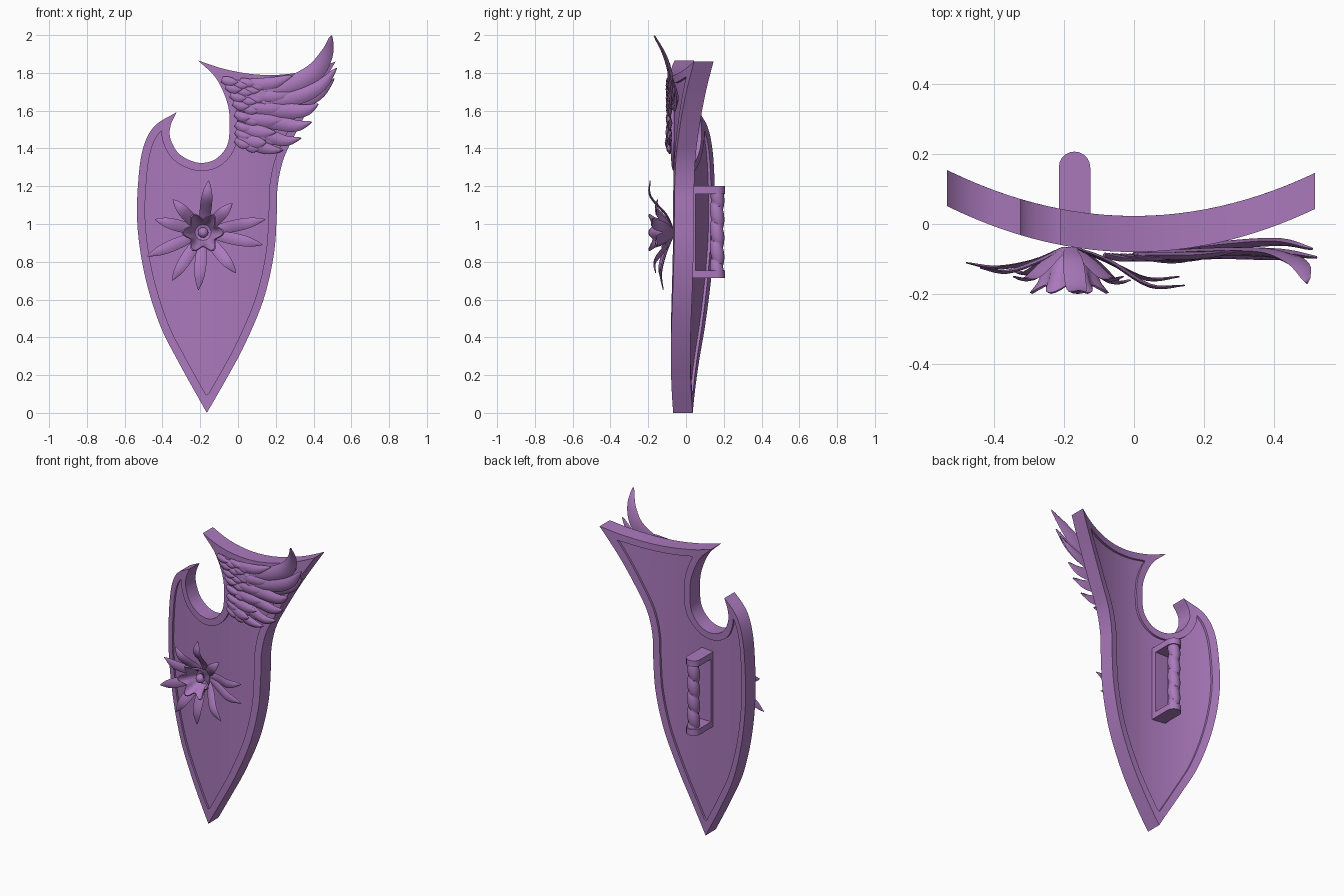
import bpy, bmesh, math
from mathutils import Vector

if "Cube" in bpy.data.objects:
    bpy.data.objects.remove(bpy.data.objects["Cube"])

mat = bpy.data.materials.new("purple")
mat.diffuse_color = (0.40, 0.19, 0.50, 1)
mat.use_nodes = True
mat.node_tree.nodes["Principled BSDF"].inputs["Base Color"].default_value = mat.diffuse_color


def finish(bm, name):
    bmesh.ops.recalc_face_normals(bm, faces=bm.faces)
    me = bpy.data.meshes.new(name)
    bm.to_mesh(me)
    bm.free()
    me.materials.append(mat)
    ob = bpy.data.objects.new(name, me)
    bpy.context.collection.objects.link(ob)
    return ob


def spline(pts, n):
    """Catmull-Rom through the points, n samples per span, end included."""
    p = [Vector(q) for q in pts]
    p = [2 * p[0] - p[1]] + p + [2 * p[-1] - p[-2]]
    out = []
    for a, b, c, d in zip(p, p[1:], p[2:], p[3:]):
        for i in range(n):
            t = i / n
            out.append(0.5 * (2 * b + (c - a) * t + (2 * a - 5 * b + 4 * c - d) * t * t
                              + (3 * b - a - 3 * c + d) * t ** 3))
    return out + [p[-2]]


def surf(x):
    """y of the shield's curved front at x."""
    return -0.08 + 0.46 * x * x


def skin(bm, rings):
    """Closed tube through equal-sized rings of points."""
    vs = [[bm.verts.new(p) for p in r] for r in rings]
    m = len(vs[0])
    for r, s in zip(vs, vs[1:]):
        for i in range(m):
            bm.faces.new((r[i], r[(i + 1) % m], s[(i + 1) % m], s[i]))
    bm.faces.new(vs[0])
    bm.faces.new(vs[-1])


SECTION = [(-1, 0), (-.55, .75), (0, 1), (.55, .75), (1, 0), (0, -.6)]


def blade(bm, pts, width, thick, profile):
    """Tapered leaf along a path, facing -y."""
    path = spline(pts, 5)
    rings = []
    for i, p in enumerate(path):
        t = i / (len(path) - 1)
        tan = path[min(i + 1, len(path) - 1)] - path[max(i - 1, 0)]
        side = tan.cross(Vector((0, -1, 0))).normalized()
        up = side.cross(tan).normalized()
        if up.y > 0:
            up = -up
        w = width / 2 * profile(t)
        h = thick * (0.25 + 0.75 * min(1, profile(t)))
        rings.append([p + side * a * w + up * b * h for a, b in SECTION])
    skin(bm, rings)


# Shield outline: four smooth runs between sharp corners (x, z)
runs = [
    [(-.165, 0), (-.31, .26), (-.415, .47), (-.495, .735), (-.533, 1.0), (-.527, 1.24),
     (-.50, 1.41), (-.44, 1.52), (-.325, 1.592)],
    [(-.325, 1.592), (-.357, 1.52), (-.357, 1.45), (-.31, 1.37), (-.215, 1.325), (-.125, 1.34),
     (-.06, 1.41), (-.045, 1.51), (-.055, 1.635), (-.115, 1.77), (-.21, 1.865)],
    [(-.21, 1.865), (-.07, 1.82), (.09, 1.792), (.245, 1.792), (.40, 1.82), (.517, 1.86)],
    [(.517, 1.86), (.40, 1.66), (.30, 1.47), (.24, 1.34), (.21, 1.2), (.205, 1.05), (.19, .84),
     (.135, .6), (.035, .36), (-.07, .165), (-.165, 0)],
]
outer = [p for r in runs for p in spline(r, 9)[:-1]]

# Inner border: offset inward, dropping points that come too near another edge
RIM = 0.043
inner = []
mids = [(a + b) / 2 for a, b in zip(outer, outer[1:] + outer[:1])]
for m, a, b in zip(mids, outer, outer[1:] + outer[:1]):
    d = (b - a).normalized()
    q = m + Vector((d.y, -d.x)) * RIM
    if all((q - o).length > RIM * 0.985 for o in mids):
        inner.append(q)

# Shield body with recessed panel on both sides
bm = bmesh.new()


def loop(pts, y):
    vs = [bm.verts.new((p.x, y, p.y)) for p in pts]
    return vs, [bm.edges.new((a, b)) for a, b in zip(vs, vs[1:] + vs[:1])]


def wall(r, s):
    for i in range(len(r)):
        j = (i + 1) % len(r)
        bm.faces.new((r[i], r[j], s[j], s[i]))


sides = []
for y, dy in ((0, 0.014), (0.103, -0.014)):
    ov, oe = loop(outer, y)
    iv, ie = loop(inner, y)
    pv, pe = loop(inner, y + dy)
    bmesh.ops.triangle_fill(bm, use_beauty=True, edges=oe + ie, normal=(0, -1, 0))
    bmesh.ops.triangle_fill(bm, use_beauty=True, edges=pe, normal=(0, -1, 0))
    wall(iv, pv)
    sides.append(ov)
wall(*sides)
for i in range(-13, 14):
    bmesh.ops.bisect_plane(bm, geom=bm.verts[:] + bm.edges[:] + bm.faces[:], dist=1e-5,
                           plane_co=(i * 0.04, 0, 0), plane_no=(1, 0, 0))
for v in bm.verts:
    v.co.y += surf(v.co.x)
finish(bm, "shield_body")


# Wing feathers in three overlapping layers, points are (x, z, lift off the shield)
def feather(bm, pts, width, thick):
    blade(bm, [(x, surf(x) - l, z) for x, z, l in pts], width, thick,
          lambda t: (0.6 + 0.4 * math.sin(math.pi * min(1, t * 1.1))) * math.sqrt(1.01 - t ** 4))


bm = bmesh.new()
for pts, w in [
    ([(.05, 1.69, .005), (.25, 1.725, .025), (.40, 1.80, .075), (.47, 1.9, .135), (.495, 1.997, .20)], .10),
    ([(.05, 1.65, .005), (.25, 1.66, .025), (.42, 1.72, .08), (.522, 1.825, .14)], .09),
    ([(.10, 1.63, .0), (.27, 1.63, .01), (.42, 1.68, .05), (.51, 1.77, .11)], .07),
    ([(.05, 1.60, .005), (.22, 1.60, .025), (.35, 1.60, .065), (.425, 1.635, .10)], .08),
    ([(.04, 1.55, .005), (.20, 1.535, .02), (.31, 1.52, .05), (.39, 1.54, .085)], .075),
    ([(.03, 1.50, .005), (.15, 1.47, .015), (.25, 1.44, .035), (.335, 1.455, .06)], .07),
    ([(.00, 1.45, .005), (.09, 1.42, .01), (.17, 1.395, .02), (.24, 1.39, .03)], .065),
]:
    feather(bm, pts, w, 0.016)
finish(bm, "wing_long_feathers")

bm = bmesh.new()
for x, z, z0 in [(.29, 1.785, 1.74), (.31, 1.70, 1.68), (.285, 1.625, 1.625),
                 (.25, 1.55, 1.57), (.20, 1.485, 1.51), (.15, 1.43, 1.46)]:
    feather(bm, [(.0, z0, .008), (x * .6, z0 * .6 + z * .4 - .015, .022), (x, z, .035)], .07, .014)
finish(bm, "wing_middle_feathers")

bm = bmesh.new()
base = spline([(-.085, 1.765), (-.03, 1.66), (-.012, 1.53), (-.015, 1.425)], 14)
for col in range(4):
    for row in range(8):
        b = base[min(42, int(row * 5.6) + (2 if col % 2 else 0))]
        x = b.x + col * .047
        z = b.y - col * .004
        drop = .012 + .002 * row
        feather(bm, [(x, z, .010), (x + .045, z - drop, .016), (x + .085, z - drop * 1.2, .020)],
                .05, .012)
finish(bm, "wing_scale_feathers")

# Flower: ten curling outer petals, tips are (x, y, z)
C = Vector((-.185, 0, .955))
bm = bmesh.new()
tips = [(-.155, -.19, 1.23), (-.03, -.15, 1.11), (.145, -.175, 1.025), (.13, -.15, .89),
        (-.01, -.16, .74), (-.21, -.12, .65), (-.35, -.13, .70), (-.48, -.11, .83),
        (-.44, -.125, 1.025), (-.345, -.15, 1.13)]
for tip in tips:
    t = Vector(tip)
    d = t - C
    d.y = 0
    root = C + d.normalized() * .02
    root.y = -.068
    m1 = C + d * .35
    m1.y = -.105
    m2 = C + d * .7
    m2.y = t.y * .8 - .035
    blade(bm, [root, m1, m2, t], .075, .009,
          lambda s: (0.4 + 1.25 * s) * (1 - s ** 2.2) + .03)
finish(bm, "flower_outer_petals")

# Ruffled six-lobed cup
bm = bmesh.new()
N = 48
prof = [(.02, -.07), (.05, -.09), (.07, -.125), (.08, -.16), (.095, -.185),
        (.088, -.188), (.071, -.16), (.06, -.128), (.042, -.10), (.01, -.09)]
rings = []
for k, (r, y) in enumerate(prof):
    f = max(0, (-y - .09) / .1)
    ring = []
    for i in range(N):
        a = 2 * math.pi * i / N
        wave = math.cos(6 * a - math.pi)
        rr = r * (1 + .2 * f * wave)
        ring.append((C.x + rr * math.sin(a), y - .012 * f * wave, C.z + rr * math.cos(a)))
    rings.append(ring)
skin(bm, rings)
finish(bm, "flower_cup")

bm = bmesh.new()
bmesh.ops.create_uvsphere(bm, u_segments=16, v_segments=10, radius=.028)
bmesh.ops.translate(bm, verts=bm.verts, vec=(C.x, -.12, C.z))
finish(bm, "flower_bud")

# Handle: backing plate, two round-ended brackets and a wrapped grip
HX = -.17
bracket = [(HX + .045, .03), (HX + .045, .162)]
bracket += [(HX + .045 * math.cos(a * math.pi / 10), .162 + .045 * math.sin(a * math.pi / 10))
            for a in range(1, 10)]
bracket += [(HX - .045, .162), (HX - .045, .03)]
plate = [(HX + .045, .015), (HX + .045, .05), (HX - .045, .05), (HX - .045, .015)]
for name, shape, z0, z1 in [("handle_lower_bracket", bracket, .715, .755),
                            ("handle_upper_bracket", bracket, 1.16, 1.20),
                            ("handle_plate", plate, .715, 1.20)]:
    bm = bmesh.new()
    skin(bm, [[(x, y, z) for x, y in shape] for z in (z0, z1)])
    finish(bm, name)

bm = bmesh.new()
rings = []
for k in range(61):
    z = .74 + .44 * k / 60
    ring = []
    for i in range(24):
        a = 2 * math.pi * i / 24
        ph = (a / (2 * math.pi) + z / .1) % 1
        r = .027 + .011 * math.sin(math.pi * ph) ** .5
        ring.append((HX + r * math.cos(a), .165 + r * math.sin(a), z))
    rings.append(ring)
skin(bm, rings)
finish(bm, "handle_grip")

bpy.ops.object.select_all(action='SELECT')
bpy.context.view_layer.objects.active = bpy.data.objects["shield_body"]
bpy.ops.object.shade_smooth_by_angle(angle=math.radians(35))
